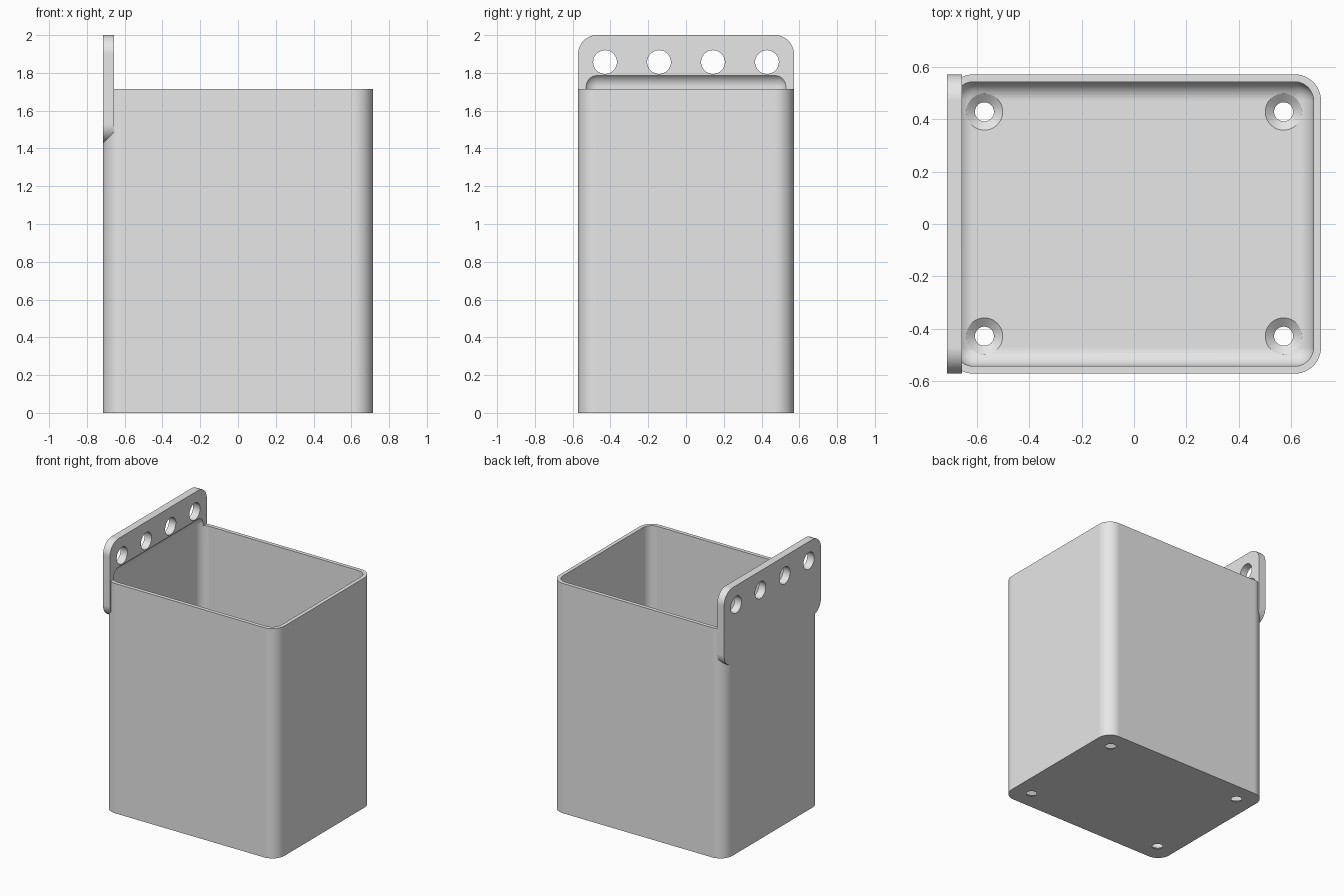
import bpy, bmesh, math
from mathutils import Vector, Matrix

default = bpy.data.objects.get("Cube")
if default:
    bpy.data.objects.remove(default, do_unlink=True)

U = 1 / 70                      # one model unit of the design grid
HX, HY = 50 * U, 40 * U         # half length and half width
RIM, TOP = 120 * U, 140 * U     # bin height, plate height
WALL, PLATE = 2 * U, 4 * U
R_OUT, R_IN = 7 * U, 5 * U

grey = bpy.data.materials.new("light_grey")
grey.use_nodes = True
grey.diffuse_color = (0.8, 0.8, 0.8, 1)
grey.node_tree.nodes["Principled BSDF"].inputs["Base Color"].default_value = grey.diffuse_color


def finish(bm, name):
    bmesh.ops.recalc_face_normals(bm, faces=bm.faces)
    mesh = bpy.data.meshes.new(name)
    bm.to_mesh(mesh)
    bm.free()
    mesh.materials.append(grey)
    obj = bpy.data.objects.new(name, mesh)
    bpy.context.collection.objects.link(obj)
    return obj


def loft(name, rings):
    """Closed solid through a stack of equal-length point rings."""
    bm = bmesh.new()
    loops = [[bm.verts.new(p) for p in ring] for ring in rings]
    n = len(loops[0])
    for a, b in zip(loops, loops[1:]):
        for i in range(n):
            j = (i + 1) % n
            bm.faces.new((a[i], a[j], b[j], b[i]))
    bm.faces.new(loops[0])
    bm.faces.new(loops[-1])
    return finish(bm, name)


def rounded_rect(hu, hv, r, steps=12):
    pts = []
    for k, (su, sv) in enumerate(((1, 1), (-1, 1), (-1, -1), (1, -1))):
        for i in range(steps + 1):
            a = (k + i / steps) * math.pi / 2
            pts.append((su * (hu - r) + r * math.cos(a), sv * (hv - r) + r * math.sin(a)))
    return pts


def circle(r, steps=40):
    return [(r * math.cos(2 * math.pi * i / steps), r * math.sin(2 * math.pi * i / steps))
            for i in range(steps)]


def combine(target, other, operation):
    mod = target.modifiers.new(operation.lower(), 'BOOLEAN')
    mod.operation, mod.solver, mod.object = operation, 'EXACT', other
    bpy.context.view_layer.objects.active = target
    bpy.ops.object.modifier_apply(modifier=mod.name)
    bpy.data.objects.remove(other, do_unlink=True)


# Outer body with rounded upright corners
outline = rounded_rect(HX, HY, R_OUT)
storage_bin = loft("storage_bin", [[(x, y, z) for x, y in outline] for z in (0, RIM)])

# Hanging plate along the right side, rising above the rim
plate_mid, plate_half = 120 * U, 20 * U
plate_outline = rounded_rect(HY, plate_half, R_OUT)
hanging_plate = loft("hanging_plate", [[(x, y, plate_mid + v) for y, v in plate_outline]
                                       for x in (-HX, -HX + PLATE)])
combine(storage_bin, hanging_plate, 'UNION')

# Cavity: a fully rounded block that also bites into the foot of the plate
floor, ceiling = WALL, 126 * U
bm = bmesh.new()
bmesh.ops.create_cube(bm, size=1, matrix=Matrix.Translation((0, 0, (floor + ceiling) / 2))
                      @ Matrix.Diagonal((2 * (HX - WALL), 2 * (HY - WALL), ceiling - floor, 1)))
bmesh.ops.bevel(bm, geom=bm.edges[:], offset=R_IN, segments=10, profile=0.5, affect='EDGES')
combine(storage_bin, finish(bm, "cavity_cutter"), 'DIFFERENCE')

# Countersunk screw holes in the floor
hole, sink = 2.55 * U, 4.9 * U
profile = ((hole, -0.05), (hole, 0.002), (sink, WALL), (sink, 0.15))
for sx in (-1, 1):
    for sy in (-1, 1):
        cutter = loft("screw_hole_cutter", [[(sx * 40 * U + x, sy * 30 * U + y, z)
                                             for x, y in circle(r)] for r, z in profile])
        combine(storage_bin, cutter, 'DIFFERENCE')

# Row of four hanging holes through the plate
for k in (-3, -1, 1, 3):
    cutter = loft("hanging_hole_cutter", [[(x, k * 10 * U + y, 130 * U + z)
                                           for y, z in circle(4.4 * U)]
                                          for x in (-HX - 0.1, -HX + 0.2)])
    combine(storage_bin, cutter, 'DIFFERENCE')

# Smooth fillets, crisp edges
bpy.ops.object.select_all(action='DESELECT')
storage_bin.select_set(True)
bpy.context.view_layer.objects.active = storage_bin
bpy.ops.object.shade_smooth_by_angle(angle=math.radians(30))
weighted = storage_bin.modifiers.new("weighted_normals", 'WEIGHTED_NORMAL')
weighted.keep_sharp = True
